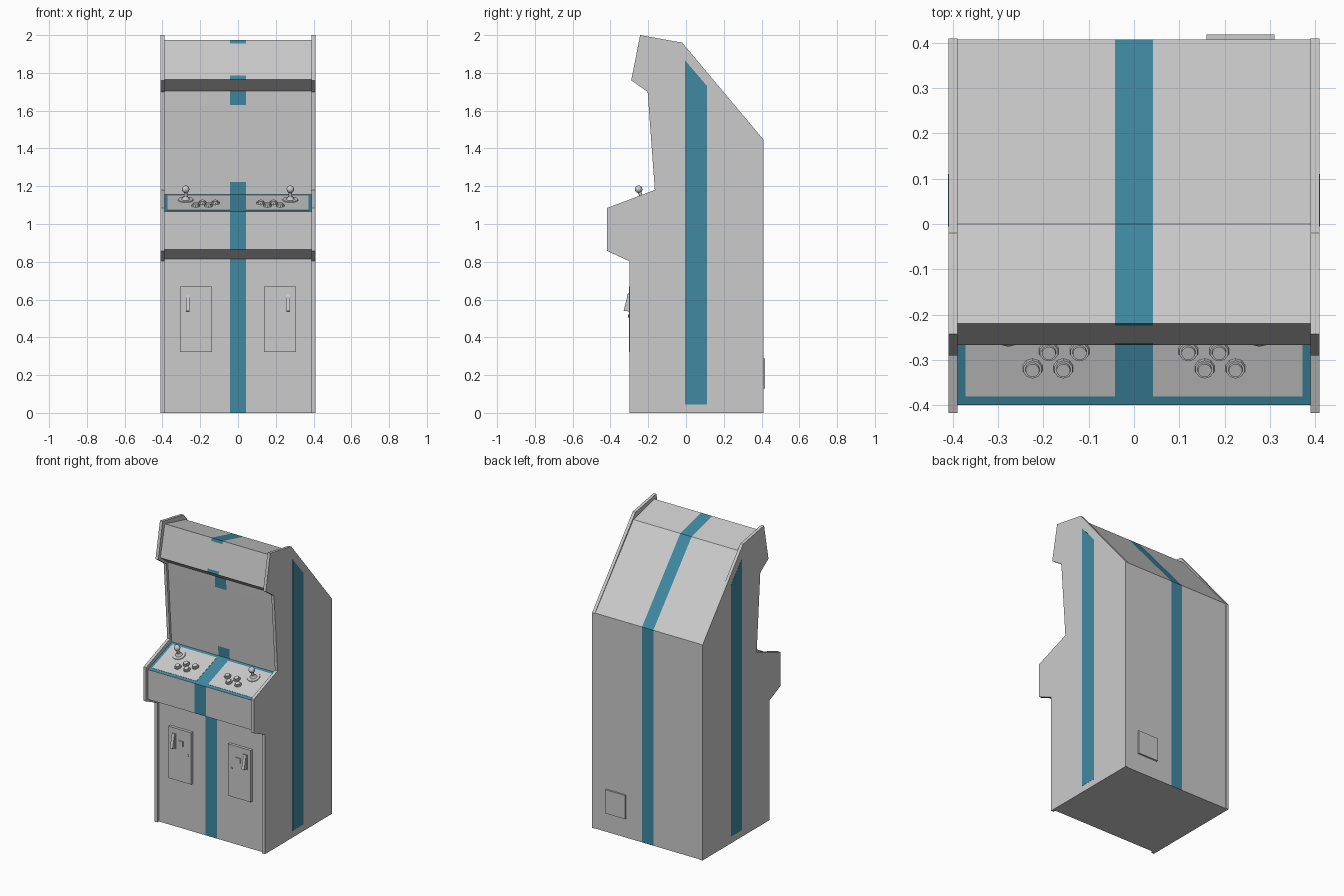
import bpy, bmesh, math
from mathutils import Vector, Matrix

if "Cube" in bpy.data.objects:
    bpy.data.objects.remove(bpy.data.objects["Cube"])

teal = bpy.data.materials.new("teal_stripe")
teal.diffuse_color = (0.05, 0.25, 0.36, 1)
teal.use_nodes = True
teal.node_tree.nodes["Principled BSDF"].inputs["Base Color"].default_value = teal.diffuse_color


def finish(name, bm, mats=(), smooth=False):
    bmesh.ops.recalc_face_normals(bm, faces=bm.faces)
    me = bpy.data.meshes.new(name)
    bm.to_mesh(me)
    bm.free()
    for m in mats:
        me.materials.append(m)
    ob = bpy.data.objects.new(name, me)
    bpy.context.collection.objects.link(ob)
    if smooth:
        bpy.ops.object.select_all(action='DESELECT')
        ob.select_set(True)
        bpy.context.view_layer.objects.active = ob
        bpy.ops.object.shade_smooth_by_angle(angle=math.radians(40))
    return ob


def prism(name, profile, x0, x1, mats=()):
    """Extrude a (y, z) profile from x0 to x1."""
    bm = bmesh.new()
    f = bm.faces.new([bm.verts.new((x0, y, z)) for y, z in profile])
    g = bmesh.ops.extrude_face_region(bm, geom=[f], use_keep_orig=True)
    bmesh.ops.translate(bm, vec=(x1 - x0, 0, 0),
                        verts=[v for v in g["geom"] if isinstance(v, bmesh.types.BMVert)])
    return finish(name, bm, mats)


def box(name, x0, x1, y0, y1, z0, z1):
    return prism(name, [(y0, z0), (y1, z0), (y1, z1), (y0, z1)], x0, x1)


def cone(bm, mat, z0, z1, r0, r1, seg):
    bmesh.ops.create_cone(bm, cap_ends=True, segments=seg, radius1=r0, radius2=r1,
                          depth=z1 - z0, matrix=mat @ Matrix.Translation((0, 0, (z0 + z1) / 2)))


# Cabinet body: profile swept across x, with a centre stripe and recessed windows
P = [(-.283, 0), (.407, 0), (.407, 1.447), (0, 1.92), (-.22, 1.975), (-.2245, 1.955),
     (-.2625, 1.785), (-.267, 1.765), (-.187, 1.705), (-.182, 1.63), (-.152, 1.222),
     (-.147, 1.155), (-.40, 1.065), (-.40, .865), (-.283, .815)]
X = [-.39, -.37, -.325, -.042, .042, .325, .37, .39]
PLAIN = (0, 7, 13)              # undersides carry no stripe
PANEL = 11                      # control panel segment
WINDOWS = {5: .37, 9: .325}     # marquee and screen half widths

bm = bmesh.new()
rows = [[bm.verts.new((x, y, z)) for y, z in P] for x in X]
n = len(P)
recess = {k: [] for k in WINDOWS}
for i in range(len(X) - 1):
    xc = (X[i] + X[i + 1]) / 2
    for j in range(n):
        k = (j + 1) % n
        f = bm.faces.new((rows[i][j], rows[i][k], rows[i + 1][k], rows[i + 1][j]))
        if abs(xc) < WINDOWS.get(j, 0):
            recess[j].append(f)
        elif j == PANEL or (abs(xc) < .042 and j not in PLAIN):
            f.material_index = 1
bm.faces.new(rows[0])
bm.faces.new(rows[-1])
bmesh.ops.recalc_face_normals(bm, faces=bm.faces)
for faces in recess.values():
    inward = -faces[0].normal * .018
    old = set(bm.faces) - set(faces)
    g = bmesh.ops.extrude_face_region(bm, geom=faces)["geom"]
    bmesh.ops.translate(bm, vec=inward, verts=[v for v in g if isinstance(v, bmesh.types.BMVert)])
    for f in bm.faces:
        if f not in old:
            f.material_index = 0
finish("cabinet_body", bm, (None, teal))

# Side panels with their stripes
SIDE = [(-.30, 0), (.41, 0), (.41, 1.447), (-.02, 1.96), (-.243, 2.0), (-.29, 1.76),
        (-.203, 1.70), (-.165, 1.18), (-.417, 1.085), (-.417, .857), (-.30, .803)]
STRIPE = [(-.005, .045), (.11, .045), (.11, 1.732), (-.005, 1.866)]

# Frame of the sloping control panel
slope = math.atan2(.09, .253)


def on_panel(x, y):
    z = 1.065 + math.tan(slope) * (y + .40)
    return Matrix.Translation((x, y, z)) @ Matrix.Rotation(slope, 4, 'X')


def panel_pt(y, lift):
    p = on_panel(0, y) @ Vector((0, 0, lift))
    return p.y, p.z


BUTTONS = [(.12, -.28), (.188, -.28), (.156, -.318), (.224, -.318)]

for s, side in ((-1, "left"), (1, "right")):
    prism(side + "_side_panel", SIDE, s * .39, s * .41)
    prism(side + "_side_stripe", STRIPE, s * .409, s * .411, (teal,))

    # Control panel overlay leaving a coloured border
    prism(side + "_control_overlay",
          [panel_pt(-.38, -.002), panel_pt(-.165, -.002), panel_pt(-.165, .0015),
           panel_pt(-.38, .0015)], s * .042, s * .372)

    # Joystick: dust washer, collar, shaft and ball
    m = on_panel(s * .277, -.23)
    bm = bmesh.new()
    cone(bm, m, 0, .006, .042, .040, 20)
    cone(bm, m, .006, .022, .022, .012, 16)
    cone(bm, m, .02, .055, .009, .009, 12)
    bmesh.ops.create_uvsphere(bm, u_segments=14, v_segments=10, radius=.02,
                              matrix=m @ Matrix.Translation((0, 0, .062)))
    finish(side + "_joystick", bm, smooth=True)

    # Buttons: collar and plunger
    bm = bmesh.new()
    for x, y in BUTTONS:
        m = on_panel(s * x, y)
        cone(bm, m, 0, .010, .023, .021, 10)
        cone(bm, m, .010, .017, .016, .015, 14)
    finish(side + "_buttons", bm)

    # Coin door with slot housing, return button and lock
    box(side + "_coin_door", s * .137, s * .306, -.302, -.28, .322, .67)
    prism(side + "_coin_slot", [(-.30, .63), (-.308, .63), (-.33, .54), (-.30, .537)],
          s * .256, s * .276)
    box(side + "_slot_plate", s * .25, s * .282, -.305, -.30, .533, .634)
    box(side + "_coin_button", s * .195, s * .229, -.308, -.30, .562, .596)
    bm = bmesh.new()
    cone(bm, Matrix.Translation((s * .163, -.30, .513)) @ Matrix.Rotation(math.pi / 2, 4, 'X'),
         0, .006, .008, .008, 10)
    finish(side + "_door_lock", bm)

# Power access plate on the back
box("back_plate", .16, .31, .40, .418, .128, .287)
